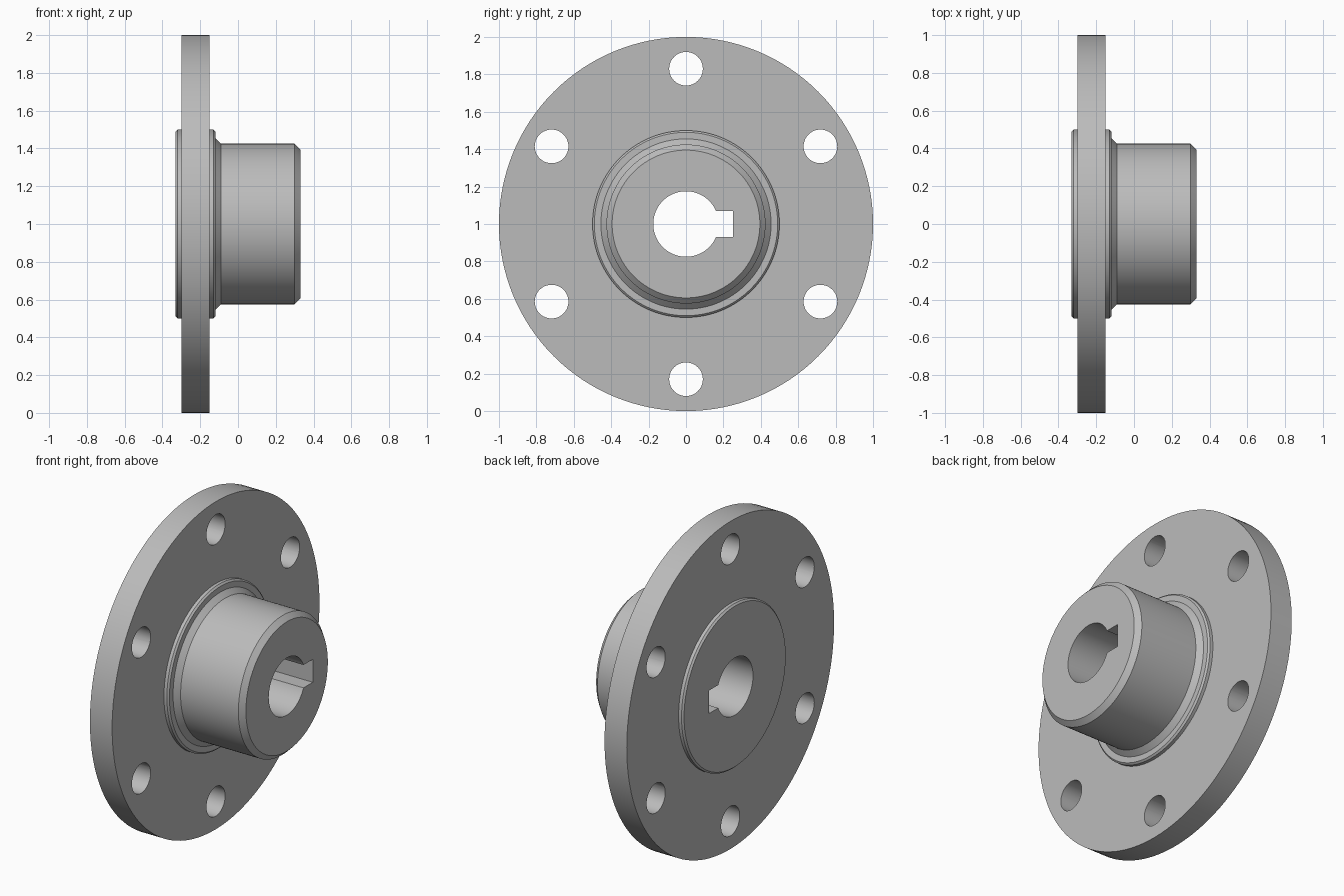
import bpy, bmesh, math
from mathutils import Matrix, Vector

cube = bpy.data.objects.get("Cube")
if cube:
    bpy.data.objects.remove(cube, do_unlink=True)

AXIS_HEIGHT = 1.0
FLANGE_R, BOSS_R, HUB_R = 1.0, 0.5, 0.425
BORE_R, BOLT_R, BOLT_CIRCLE = 0.175, 0.09, 0.83
KEY_TOP, KEY_WIDTH = 0.25, 0.14

steel = bpy.data.materials.new("plain grey steel")
steel.use_nodes = True
grey = (0.5, 0.5, 0.5, 1)
steel.diffuse_color = grey
steel.node_tree.nodes["Principled BSDF"].inputs["Base Color"].default_value = grey


def add_object(name, bm):
    bmesh.ops.recalc_face_normals(bm, faces=bm.faces)
    mesh = bpy.data.meshes.new(name)
    bm.to_mesh(mesh)
    bm.free()
    mesh.materials.append(steel)
    obj = bpy.data.objects.new(name, mesh)
    bpy.context.collection.objects.link(obj)
    return obj


def lathe(name, profile, steps=128):
    """Spin (x, radius) points around the horizontal axis and cap both ends."""
    bm = bmesh.new()
    verts = [bm.verts.new((x, 0, AXIS_HEIGHT + r)) for x, r in profile]
    edges = [bm.edges.new(pair) for pair in zip(verts, verts[1:])]
    bmesh.ops.spin(bm, geom=verts + edges, cent=(0, 0, AXIS_HEIGHT), axis=(1, 0, 0),
                   angle=math.tau, steps=steps, use_duplicate=False)
    bmesh.ops.remove_doubles(bm, verts=bm.verts, dist=1e-4)
    bmesh.ops.holes_fill(bm, edges=[e for e in bm.edges if e.is_boundary], sides=0)
    return add_object(name, bm)


def round_cutter(name, y, z, radius, steps=64):
    bm = bmesh.new()
    place = Matrix.Translation((0, y, z)) @ Matrix.Rotation(math.pi / 2, 4, 'Y')
    bmesh.ops.create_cone(bm, cap_ends=True, segments=steps, radius1=radius,
                          radius2=radius, depth=1, matrix=place)
    return add_object(name, bm)


def box_cutter(name, centre, size):
    bm = bmesh.new()
    place = Matrix.Translation(centre) @ Matrix.Diagonal(Vector(size)).to_4x4()
    bmesh.ops.create_cube(bm, size=1, matrix=place)
    return add_object(name, bm)


def cut(target, cutter):
    mod = target.modifiers.new(cutter.name, 'BOOLEAN')
    mod.operation = 'DIFFERENCE'
    mod.solver = 'EXACT'
    mod.object = cutter
    bpy.context.view_layer.objects.active = target
    bpy.ops.object.modifier_apply(modifier=mod.name)
    bpy.data.objects.remove(cutter, do_unlink=True)


# Turned body: rear boss, flange, front boss, neck chamfer and hub
bevel = 0.01
body = lathe("flanged_hub", [
    (-0.33, BOSS_R - bevel), (-0.33 + bevel, BOSS_R), (-0.30, BOSS_R),
    (-0.30, FLANGE_R), (-0.15, FLANGE_R),
    (-0.15, BOSS_R), (-0.12 - bevel, BOSS_R), (-0.12, BOSS_R - bevel),
    (-0.12, HUB_R + 0.03), (-0.09, HUB_R),
    (0.30, HUB_R), (0.33, HUB_R - 0.03)])

# Shaft bore and keyway
cut(body, round_cutter("bore", 0, AXIS_HEIGHT, BORE_R))
cut(body, box_cutter("keyway", (0, KEY_TOP / 2, AXIS_HEIGHT), (1, KEY_TOP, KEY_WIDTH)))

# Ring of bolt holes
for i in range(6):
    a = math.tau * i / 6
    cut(body, round_cutter("bolt_hole", BOLT_CIRCLE * math.sin(a),
                           AXIS_HEIGHT + BOLT_CIRCLE * math.cos(a), BOLT_R, 48))

# Smooth round walls, crisp machined edges
bpy.ops.object.select_all(action='DESELECT')
body.select_set(True)
bpy.context.view_layer.objects.active = body
bpy.ops.object.shade_smooth_by_angle(angle=math.radians(30))
